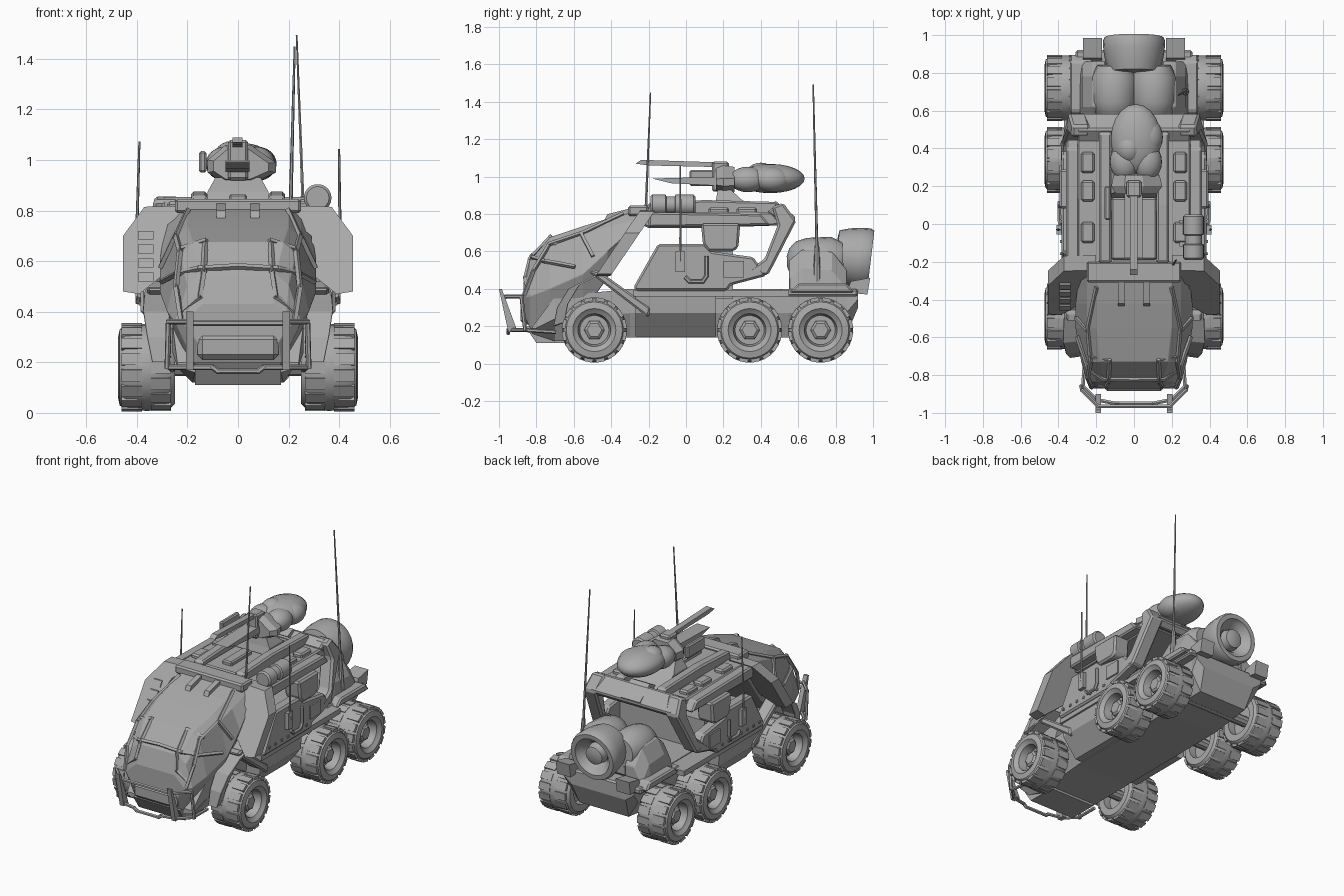
import bpy, bmesh, math
from mathutils import Vector, Matrix

if "Cube" in bpy.data.objects:
    bpy.data.objects.remove(bpy.data.objects["Cube"])

GREY = bpy.data.materials.new("hull_grey")
GREY.diffuse_color = (0.4, 0.4, 0.4, 1)
GREY.use_nodes = True
GREY.node_tree.nodes["Principled BSDF"].inputs["Base Color"].default_value = GREY.diffuse_color


def finish(name, bm, mirror=False, bevel=0, smooth=False):
    bmesh.ops.recalc_face_normals(bm, faces=bm.faces)
    me = bpy.data.meshes.new(name)
    bm.to_mesh(me)
    bm.free()
    me.materials.append(GREY)
    ob = bpy.data.objects.new(name, me)
    bpy.context.collection.objects.link(ob)
    if bevel:
        m = ob.modifiers.new("bevel", "BEVEL")
        m.width, m.segments = bevel, 1
    if mirror:
        ob.modifiers.new("mirror", "MIRROR")
    if smooth:
        bpy.context.view_layer.objects.active = ob
        ob.select_set(True)
        bpy.ops.object.shade_smooth_by_angle(angle=math.radians(40))
        ob.select_set(False)
    return ob


def loft(name, rings, closed=False, **kw):
    bm = bmesh.new()
    vs = [[bm.verts.new(p) for p in r] for r in rings]
    n = len(vs[0])
    for a, b in zip(vs, vs[1:] + ([vs[0]] if closed else [])):
        for i in range(n):
            bm.faces.new((a[i], a[(i + 1) % n], b[(i + 1) % n], b[i]))
    if not closed:
        bm.faces.new(vs[0])
        bm.faces.new(vs[-1])
    return finish(name, bm, **kw)


def prism(name, yz, x0, x1, **kw):
    return loft(name, [[(x, y, z) for y, z in yz] for x in (x0, x1)], **kw)


def box(name, x, y, z, **kw):
    return prism(name, [(y[0], z[0]), (y[1], z[0]), (y[1], z[1]), (y[0], z[1])], x[0], x[1], **kw)


def lathe(name, profile, origin, axis, segs=24, closed=True, **kw):
    """profile: (distance along axis, radius)"""
    rot = Vector(axis).to_track_quat('Z', 'Y').to_matrix()
    rings = [[Vector(origin) + rot @ Vector((r * math.cos(2 * math.pi * i / segs),
              r * math.sin(2 * math.pi * i / segs), t)) for i in range(segs)] for t, r in profile]
    return loft(name, rings, closed=closed, **kw)


def rods(name, paths, r=0.012, tip=None, segs=6, **kw):
    bm = bmesh.new()
    for pts in paths:
        for a, b in zip(pts, pts[1:]):
            a, b = Vector(a), Vector(b)
            d = b - a
            mat = Matrix.Translation((a + b) / 2) @ d.to_track_quat('Z', 'Y').to_matrix().to_4x4()
            bmesh.ops.create_cone(bm, cap_ends=True, segments=segs, radius1=r,
                                  radius2=r if tip is None else tip, depth=d.length + r, matrix=mat)
    return finish(name, bm, **kw)


def ball(name, c, s, **kw):
    bm = bmesh.new()
    bmesh.ops.create_uvsphere(bm, u_segments=20, v_segments=12, radius=1,
                              matrix=Matrix.Translation(c) @ Matrix.Diagonal((*s, 1)))
    return finish(name, bm, smooth=True, **kw)


# Wheels: tyre with recessed rim, shallow tread lugs and hex hub
for tag, y in (("front", -0.49), ("middle", 0.34), ("rear", 0.72)):
    tyre = [(.25, .10), (.25, .145), (.275, .168), (.36, .172), (.445, .168), (.468, .15), (.475, .115),
            (.462, .10), (.455, .088), (.40, .078), (.40, .02), (.30, .02), (.30, .10)]
    lathe(tag + "_tyre", tyre, (0, y, .18), (1, 0, 0), 28, mirror=True, smooth=True)
    lathe(tag + "_hub", [(.3, .055), (.43, .055), (.44, .04)], (0, y, .18), (1, 0, 0), 6, False, mirror=True)
    bm = bmesh.new()
    for i in range(16):
        for k, x in enumerate((.305, .42)):
            a = 2 * math.pi * (i + k / 2) / 16
            m = Matrix.Translation((x, y, .18)) @ Matrix.Rotation(a, 4, 'X') @ \
                Matrix.Translation((0, 0, .164)) @ Matrix.Diagonal((.08, .048, .019, 1))
            bmesh.ops.create_cube(bm, size=1, matrix=m)
    finish(tag + "_tread", bm, mirror=True)
    rods(tag + "_axle", [[(-.3, y, .18), (.3, y, .18)]], .035, segs=10)

# Lower hull and wider belly between the axles
hull = [(-.82, .17, .24, .16, .20), (-.7, .18, .26, .12, .36), (-.3, .2, .25, .14, .40),
        (.55, .2, .25, .14, .40), (.86, .18, .25, .16, .39), (.92, .2, .26, .3, .39)]
loft("lower_hull", [[(-b, y, z0), (b, y, z0), (t, y, (z0 + z1) / 2), (t, y, z1), (-t, y, z1),
                     (-t, y, (z0 + z1) / 2)] for y, b, t, z0, z1 in hull])
loft("belly", [[(-b, y, .145), (b, y, .145), (.35, y, .27), (.36, y, .39), (-.36, y, .39), (-.35, y, .27)]
               for y, b in ((-.27, .25), (.16, .25))])
box("side_sill", (.2, .37), (-.28, .55), (.36, .395), mirror=True)
box("rear_deck", (-.31, .31), (.5, .92), (.36, .4), bevel=.01)
prism("rear_fender", [(.55, .38), (.6, .43), (.86, .43), (.9, .38)], .22, .34, mirror=True, bevel=.01)
prism("tail_wing", [(.86, .38), (.97, .37), (.985, .46), (.88, .44)], .17, .27, mirror=True)

# Cab canopy
cab = [(-.87, .16, .22, .14, .28, .36, .43), (-.835, .17, .25, .15, .19, .36, .55),
       (-.73, .19, .28, .18, .17, .40, .675), (-.55, .22, .31, .20, .27, .48, .735),
       (-.42, .26, .31, .20, .46, .60, .775), (-.25, .25, .29, .20, .71, .75, .82)]
loft("canopy", [[(-b, y, zb), (b, y, zb), (w, y, zm), (t + .05, y, zt - .045), (t, y, zt),
                 (-t, y, zt), (-t - .05, y, zt - .045), (-w, y, zm)]
                for y, b, w, t, zb, zm, zt in cab], bevel=.008)
rods("canopy_ribs", [[(.13, -.72, .68), (.135, -.835, .56), (.15, -.86, .46), (.22, -.845, .40)],
                     [(.2, -.34, .8), (.245, -.55, .70), (.23, -.73, .64), (.245, -.815, .5), (.225, -.865, .37)],
                     [(.13, -.725, .68), (.235, -.7, .645)], [(.25, -.56, .695), (.305, -.5, .58)],
                     [(0, -.825, .58), (.16, -.822, .57), (.245, -.76, .55), (.3, -.6, .52)]],
     .012, segs=4, mirror=True)
prism("roof_latch", [(-.44, .76), (-.30, .8), (-.30, .83), (-.42, .80)], .05, .085, mirror=True)
box("chin_grille", (-.16, .16), (-.885, -.82), (.21, .31), bevel=.02)
prism("chin_plate", [(-.86, .2), (-.8, .11), (-.6, .11), (-.6, .2)], -.17, .17)

# Bull bar
rods("bull_bar", [[(.20, -.93, .18), (.27, -.86, .18), (.26, -.7, .17)],
                  [(.20, -.93, .18), (.1, -.95, .18), (.08, -.95, .165), (0, -.95, .165)],
                  [(0, -.965, .355), (.19, -.965, .355)], [(.19, -.965, .36), (.275, -.88, .36), (.28, -.86, .18)]],
     .011, mirror=True)
prism("bull_bar_post", [(-1, .4), (-.985, .4), (-.90, .17), (-.95, .17)], .175, .205, mirror=True)

# Front fender blades and struts
loft("front_fender", [[(.27, y, z), (x, y - .01, z), (x, y + .05, z + .02), (.27, y + .05, z + .02)]
                      for x, y, z in ((.34, -.70, .20), (.36, -.68, .30), (.375, -.62, .40), (.37, -.50, .46), (.34, -.43, .50))],
     mirror=True, bevel=.008)
prism("fender_strut", [(-.52, .49), (-.47, .5), (-.19, .3), (-.2, .245)], .27, .36, mirror=True, bevel=.01)


# Slanted shoulder shields behind the cab
def slant(x, z, d):
    return (x, -.215 - (.82 - z) * .68 + d, z)


shield = [(.2, .82), (.37, .815), (.455, .70), (.455, .48), (.39, .47), (.29, .55), (.29, .70), (.2, .77)]
loft("shoulder_shield", [[slant(x, z, d) for x, z in shield] for d in (-.03, .05)], mirror=True)
for i in range(4):
    z = .52 + .055 * i
    loft("shield_vent_%d" % i, [[slant(x, zz, d) for x, zz in ((-.395, z), (-.335, z), (-.335, z + .035), (-.395, z + .035))]
                                for d in (-.039, -.025)])
box("windscreen_lintel", (-.25, .25), (-.31, -.2), (.79, .845), bevel=.01)

# Side panels and inner tub
side = [(-.28, .41), (-.15, .64), (.10, .64), (.14, .60), (.36, .57), (.43, .47), (.24, .42), (.22, .39), (-.27, .39)]
prism("side_panel", side, .31, .385, mirror=True, bevel=.012)
box("inner_tub", (-.31, .31), (-.14, .25), (.35, .6))
box("antenna_box", (.38, .41), (-.055, -.005), (.49, .6), mirror=True)
rods("grab_handle", [[(.39, .0, .46), (.395, .02, .44), (.395, .09, .44), (.395, .11, .47), (.395, .11, .57)]], .011, mirror=True)
box("door_plate", (.38, .395), (.20, .31), (.46, .55), mirror=True)
prism("side_bin", [(.08, .75), (.29, .75), (.28, .62), (.25, .6), (.12, .6), (.09, .64)], .28, .395, mirror=True, bevel=.012)
for i in range(7):
    box("panel_bolt_%d" % i, (.38, .392), (-.23 + .065 * i, -.215 + .065 * i), (.425, .44), mirror=True)

# Roof deck with rails and boxes
prism("roof", [(-.27, .76), (-.22, .81), (.46, .81), (.52, .74), (.05, .725), (-.2, .725)], -.3, .3, bevel=.01)
prism("roof_rail", [(-.2, .73), (-.2, .81), (.4, .8), (.45, .74)], .29, .36, mirror=True, bevel=.01)
prism("turret_rail", [(-.22, .8), (-.2, .86), (.1, .875), (.48, .865), (.52, .8)], .12, .185, mirror=True, bevel=.01)
box("turret_plate", (-.12, .12), (-.19, .14), (.80, .84), bevel=.01)
box("centre_ridge", (-.035, .035), (-.12, .1), (.83, .865), bevel=.008)
for i, y in enumerate((-.1, .12, .27)):
    box("roof_box_%d" % i, (.21, .28), (y, y + .11), (.80, .835), mirror=True, bevel=.01)

# Rear roll frame, leaning inward towards the top
frame = [(.46, .84), (.52, .86), (.59, .765), (.44, .475), (.29, .465), (.36, .52), (.42, .56), (.49, .74)]
loft("rear_frame", [[(x - max(0, z - .6) * .22, y, z) for y, z in frame] for x in (.29, .385)], mirror=True, bevel=.012)
prism("rear_frame_bar", [(.43, .81), (.5, .86), (.59, .77), (.55, .73)], -.3, .3, bevel=.01)

# Weapon: pod cluster, rails and shield head
ball("pod_body", (.01, .45, .99), (.133, .185, .078))
ball("pod_lobe_front", (-.025, .40, 1.0), (.075, .085, .075))
for x, y in ((-.05, .33), (.07, .33), (.075, .46)):
    ball("pod_lobe", (x, y, .985), (.078, .10, .068))
head = [(-.12, .95), (-.06, .91), (.06, .91), (.15, .95), (.15, .99), (.05, 1.06), (-.05, 1.06), (-.12, 1.0)]
loft("gun_head", [[(x * s, y, .98 + (z - .98) * s) for x, z in head] for y, s in ((.16, .8), (.20, 1), (.26, .9))])
box("gun_block", (-.04, .04), (.14, .23), (.92, 1.08), bevel=.01)
prism("upper_rail", [(-.27, 1.07), (-.24, 1.09), (.22, 1.075), (.23, 1.05), (-.2, 1.06)], -.022, .018)
prism("lower_rail", [(-.18, .99), (.2, 1.0), (.2, .95), (-.08, .965)], -.05, .045)
box("gun_side_plate", (-.155, -.125), (.02, .2), (.95, 1.035), bevel=.008)
loft("gun_pedestal", [[(-w, y0, z), (w, y0, z), (w, y1, z), (-w, y1, z)]
                      for w, y0, y1, z in ((.13, .14, .42, .81), (.12, .16, .3, .875), (.09, .17, .24, .93))])
prism("pod_bracket", [(.42, .84), (.48, .87), (.585, .785), (.56, .75)], -.07, .07)

# Roof sensor drum
lathe("sensor_drum", [(0, .045), (.01, .055), (.08, .055), (.085, .045), (.13, .045), (.135, .055), (.23, .055), (.24, .045)],
      (.315, -.19, .85), (0, 1, 0), 18, False, smooth=True)
box("sensor_foot", (.24, .33), (-.12, .02), (.78, .83))

# Rear engine: twin capsules and barrel nozzle
lathe("engine_capsule", [(0, .03), (.015, .07), (.05, .105), (.11, .122), (.24, .122), (.30, .09)],
      (.105, .54, .545), (0, 1, .05), 20, False, smooth=True, mirror=True)
box("engine_block", (-.2, .2), (.56, .84), (.39, .52), bevel=.03)
lathe("nozzle", [(0, .10), (.005, .135), (.06, .152), (.12, .162), (.17, .165), (.19, .155), (.19, .125), (.16, .11), (.14, .08), (.05, .05)],
      (0, .80, .58), (0, 1, -.12), 24, False, smooth=True)
lathe("nozzle_cone", [(0, .07), (.05, .06), (.06, .03)], (0, .92, .565), (0, 1, -.12), 16, False, smooth=True)
loft("engine_cowl", [[(.15, y, .39), (.29, y, .39), (.275, y, z - .1), (.22, y, z), (.15, y, z)]
                     for y, z in ((.55, .55), (.62, .61), (.78, .6), (.86, .5))], mirror=True, bevel=.01)

# Whip antennas
rods("rear_antenna", [[(.265, .70, .62), (.232, .68, 1.49)]], .008, .004)
rods("rear_antenna_base", [[(.27, .70, .45), (.265, .70, .62)]], .022, .012, segs=8)
rods("roof_antenna", [[(.208, -.215, .82), (.224, -.19, 1.445)]], .008, .004)
rods("left_antenna", [[(-.405, -.03, .55), (-.39, -.03, 1.07)]], .008, .004)
rods("right_antenna", [[(.405, -.03, .55), (.40, -.03, 1.04)]], .008, .004)
